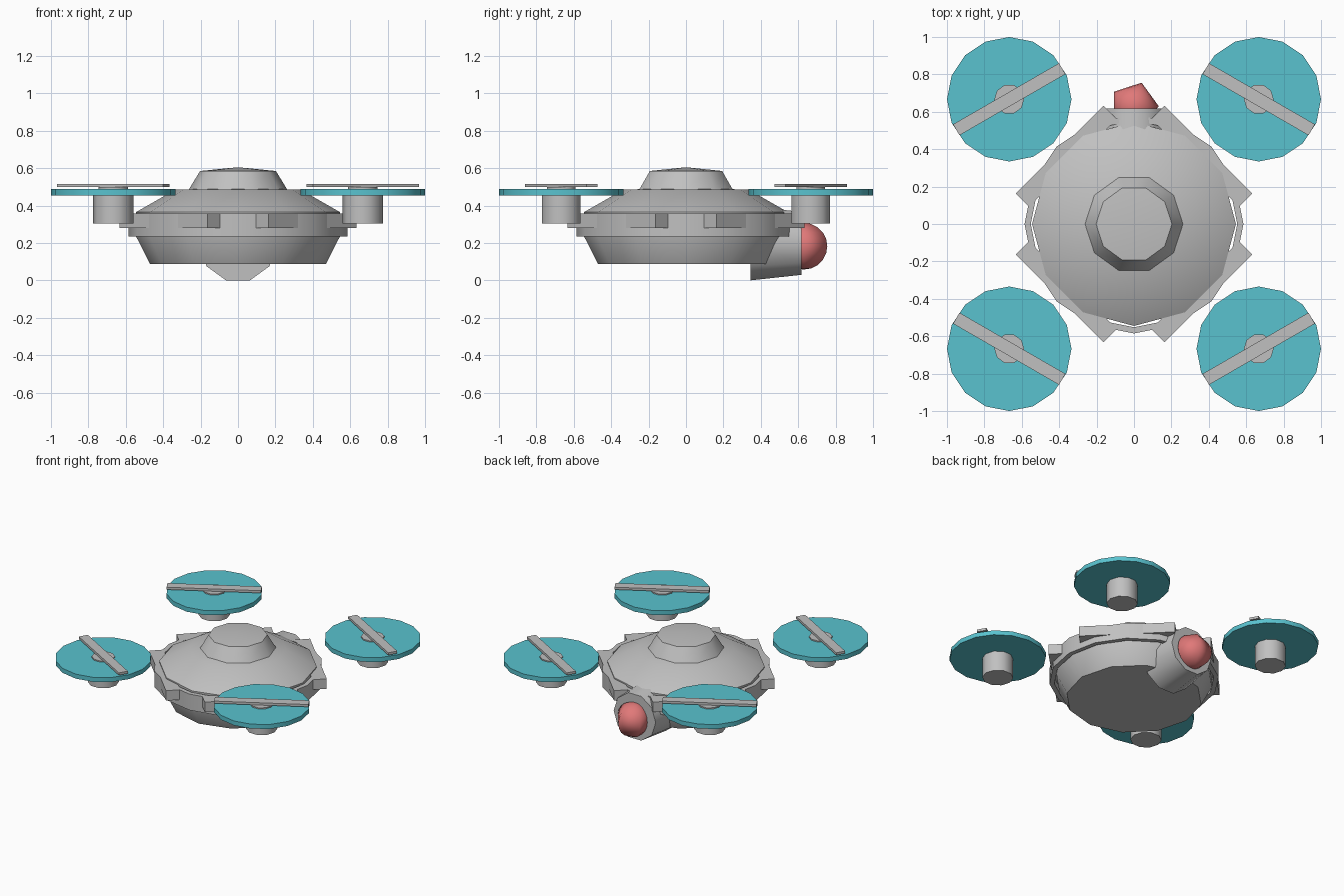
import bpy, bmesh, math
from mathutils import Matrix, Vector

if "Cube" in bpy.data.objects:
    bpy.data.objects.remove(bpy.data.objects["Cube"])


def material(name, rgb):
    m = bpy.data.materials.new(name)
    m.diffuse_color = (*rgb, 1)
    m.use_nodes = True
    m.node_tree.nodes["Principled BSDF"].inputs["Base Color"].default_value = m.diffuse_color
    return m


GRAY = material("light_gray", (0.53, 0.53, 0.53))
TEAL = material("teal", (0.10, 0.54, 0.62))
RED = material("soft_red", (0.75, 0.19, 0.19))


def finish(name, bm, mat, matrix=Matrix(), angle=40):
    bmesh.ops.transform(bm, matrix=matrix, verts=bm.verts)
    bmesh.ops.recalc_face_normals(bm, faces=bm.faces)
    mesh = bpy.data.meshes.new(name)
    bm.to_mesh(mesh)
    bm.free()
    mesh.materials.append(mat)
    mesh.shade_smooth()
    mesh.set_sharp_from_angle(angle=math.radians(angle))
    ob = bpy.data.objects.new(name, mesh)
    bpy.context.collection.objects.link(ob)
    return ob


def lathe(name, profile, sides, mat, matrix=Matrix(), closed=False, angle=40):
    """Spin (radius, z) points around z; closed joins last point to first."""
    bm = bmesh.new()
    rings = []
    for r, z in profile:
        if r == 0:
            rings.append([bm.verts.new((0, 0, z))] * sides)
        else:
            rings.append([bm.verts.new((r * math.cos(math.tau * i / sides),
                                        r * math.sin(math.tau * i / sides), z))
                          for i in range(sides)])
    pairs = list(zip(rings, rings[1:]))
    if closed:
        pairs.append((rings[-1], rings[0]))
    for a, b in pairs:
        for i in range(sides):
            j = (i + 1) % sides
            quad = list(dict.fromkeys((a[i], a[j], b[j], b[i])))
            bm.faces.new(quad)
    return finish(name, bm, mat, matrix, angle)


def cylinder(name, r, z0, z1, sides, mat, matrix=Matrix()):
    return lathe(name, [(0, z0), (r, z0), (r, z1), (0, z1)], sides, mat, matrix)


def box(name, size, mat, matrix):
    bm = bmesh.new()
    bmesh.ops.create_cube(bm, size=1)
    bmesh.ops.scale(bm, vec=Vector(size), verts=bm.verts)
    return finish(name, bm, mat, matrix)


# Body: twelve-sided hull with a sloped dome and flat belly
lathe("body", [(0, 0.088), (0.47, 0.088), (0.545, 0.235), (0.545, 0.365),
               (0.335, 0.485), (0, 0.495)], 12, GRAY)

# Raised cap on the dome
lathe("top_cap", [(0, 0.482), (0.265, 0.482), (0.203, 0.585), (0, 0.605)],
      10, GRAY)

# Bumper ring standing just off the hull
lathe("bumper_ring", [(0.552, 0.235), (0.585, 0.235), (0.585, 0.357),
                      (0.552, 0.357)], 16, GRAY, closed=True)

# Four diagonal mounting bars
for i in range(4):
    m = Matrix.Rotation(math.radians(45 + 90 * i), 4, 'Z') @ Matrix.Translation((0.513, 0, 0.319))
    box(f"mounting_bar_{i + 1}", (0.1, 0.664, 0.076), GRAY, m)

# Rotors: motor, disc, hub and blade at each corner
for sx in (-1, 1):
    for sy in (-1, 1):
        tag = ("left" if sx < 0 else "right") + ("_front" if sy < 0 else "_back")
        place = Matrix.Translation((sx * 0.667, sy * 0.667, 0))
        cylinder("motor_" + tag, 0.107, 0.303, 0.457, 10, GRAY, place)
        cylinder("rotor_disc_" + tag, 0.333, 0.455, 0.489, 16, TEAL, place)
        cylinder("rotor_hub_" + tag, 0.08, 0.45, 0.498, 10, GRAY, place)
        turn = Matrix.Rotation(math.radians(-30 * sx * sy), 4, 'Z')
        box("blade_" + tag, (0.654, 0.068, 0.018), GRAY,
            place @ Matrix.Translation((0, 0, 0.507)) @ turn)

# Camera housing: tapered barrel pointing backwards
lathe("camera_housing", [(0, 0.345), (0.208, 0.345), (0.177, 0.617), (0, 0.617)],
      10, GRAY, Matrix.Translation((0, 0, 0.198)) @ Matrix.Rotation(-math.pi / 2, 4, 'X'))

# Camera lens: five-sided globe
globe = [(0.132 * math.sin(math.pi * k / 10) if 0 < k < 10 else 0,
          -0.125 * math.cos(math.pi * k / 10)) for k in range(11)]
lathe("camera_lens", globe, 5, RED, Matrix.Translation((0, 0.63, 0.183)), angle=180)
